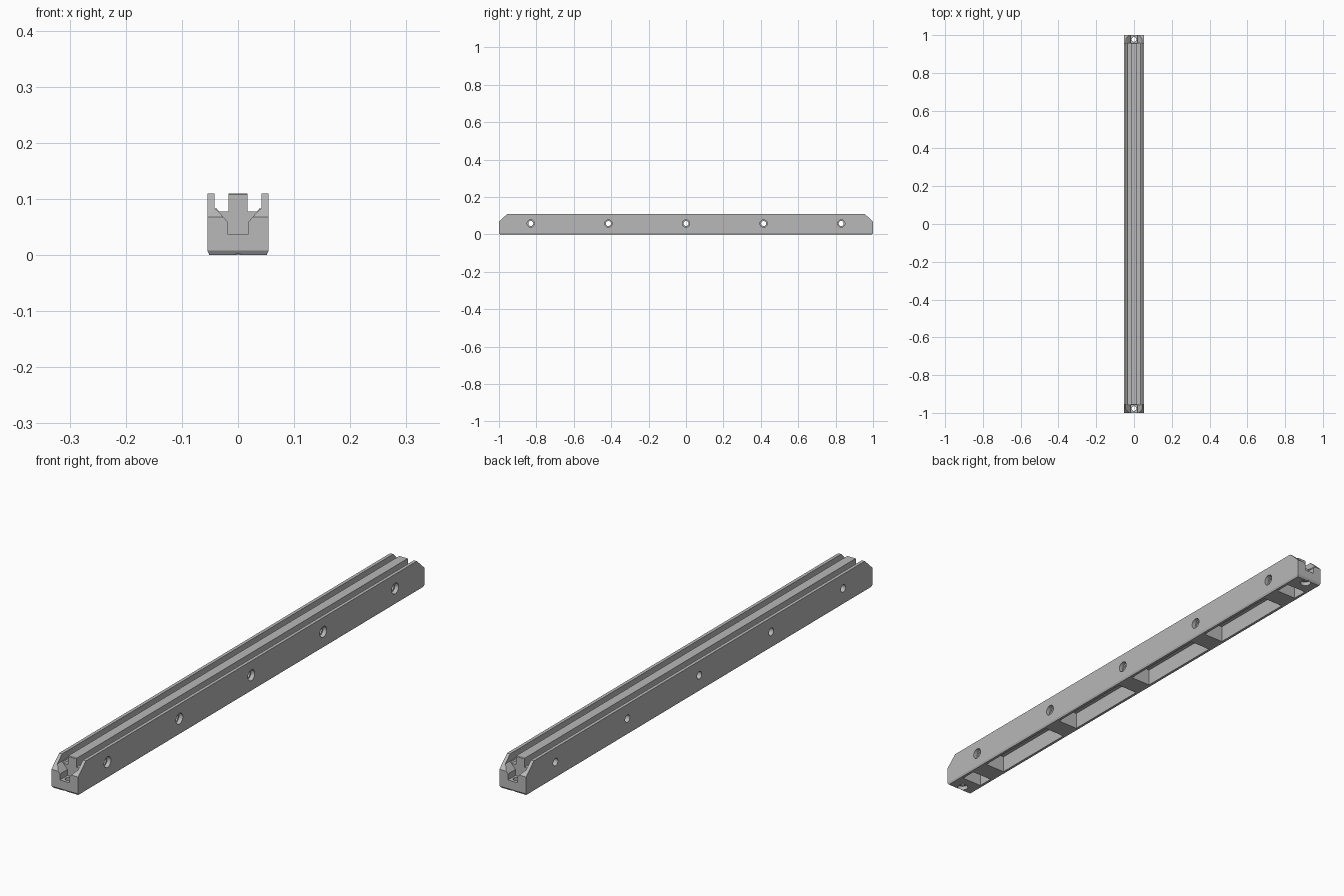
import bpy
import bmesh
import math
from mathutils import Matrix, Vector

if "Cube" in bpy.data.objects:
    bpy.data.objects.remove(bpy.data.objects["Cube"])

grey = bpy.data.materials.new("plain_grey")
grey.use_nodes = True
COLOUR = (0.48, 0.48, 0.48, 1)
grey.diffuse_color = COLOUR
grey.node_tree.nodes["Principled BSDF"].inputs["Base Color"].default_value = COLOUR


def make_object(name, bm):
    bmesh.ops.recalc_face_normals(bm, faces=bm.faces)
    mesh = bpy.data.meshes.new(name)
    bm.to_mesh(mesh)
    bm.free()
    mesh.materials.append(grey)
    obj = bpy.data.objects.new(name, mesh)
    bpy.context.collection.objects.link(obj)
    return obj


def prism(name, points, start, length):
    """Extrude 3D outline points along a vector."""
    bm = bmesh.new()
    face = bm.faces.new([bm.verts.new(Vector(p) + Vector(start)) for p in points])
    moved = bmesh.ops.extrude_face_region(bm, geom=[face])["geom"]
    bmesh.ops.translate(bm, vec=Vector(length),
                        verts=[v for v in moved if isinstance(v, bmesh.types.BMVert)])
    return make_object(name, bm)


def mirrored(half):
    """Complete a half profile across the centre plane, in x and z."""
    full = half + [(-x, z) for x, z in reversed(half)]
    return [(x, 0, z) for x, z in full]


def cylinder(name, radius, depth, centre, along_x=False):
    bm = bmesh.new()
    turn = Matrix.Rotation(math.pi / 2, 4, 'Y') if along_x else Matrix()
    bmesh.ops.create_cone(bm, cap_ends=True, segments=32, radius1=radius, radius2=radius,
                          depth=depth, matrix=Matrix.Translation(centre) @ turn)
    return make_object(name, bm)


def box(name, size, centre):
    bm = bmesh.new()
    bmesh.ops.create_cube(bm, size=1, matrix=Matrix.Translation(centre)
                          @ Matrix.Diagonal((*size, 1)))
    return make_object(name, bm)


def cut(target, cutter):
    """Subtract the cutter and discard it."""
    mod = target.modifiers.new("cut", 'BOOLEAN')
    mod.operation = 'DIFFERENCE'
    mod.solver = 'EXACT'
    mod.object = cutter
    cutter.hide_render = True
    bpy.context.view_layer.objects.active = target
    bpy.ops.object.modifier_apply(modifier=mod.name)
    bpy.data.objects.remove(cutter)


# Long rail: outer walls, two slots and a central guide rib
W, H = 0.054, 0.11
section = [(W - 0.003, 0), (W, 0.007), (W, H), (0.042, H), (0.042, 0.083),
           (0.038, 0.083), (0.034, 0.078), (0.017, 0.078), (0.017, H)]
rail = prism("slotted_rail", mirrored(section), (0, -1, 0), (0, 2, 0))

# Sloped ends, open end recesses and vertical screw holes
recess = [(0.019, 0.038), (0.019, 0.06), (0.038, 0.081), (0.042, 0.083), (0.042, 0.13)]
for s in (-1, 1):
    slope = [(0, s * 1.02, 0.0493), (0, s * 0.935, 0.1287), (0, s * 1.02, 0.1287)]
    cut(rail, prism("end_slope", slope, (-0.1, 0, 0), (0.2, 0, 0)))
    chamfer = [(0, s * 0.992, -0.0035), (0, s * 1.004, 0.014), (0, s * 1.004, -0.0035)]
    cut(rail, prism("end_chamfer", chamfer, (-0.1, 0, 0), (0.2, 0, 0)))
    cut(rail, prism("end_recess", mirrored(recess), (0, s * 0.957, 0), (0, s * 0.1, 0)))
    cut(rail, cylinder("end_hole", 0.0125, 0.2, (0, s * 0.977, 0.05)))
    cut(rail, cylinder("end_counterbore", 0.019, 0.03, (0, s * 0.977, 0)))

# Underside hollows between the cross ribs
HOLES = [-0.83, -0.415, 0, 0.415, 0.83]
RIB = 0.037
spans = [(a + RIB, b - RIB) for a, b in zip(HOLES, HOLES[1:])]
spans += [(-0.925, HOLES[0] - RIB), (HOLES[-1] + RIB, 0.925)]
for a, b in spans:
    cut(rail, box("hollow", (0.082, b - a, 0.124), (0, (a + b) / 2, 0)))

# Cross holes, counterbored on the left side
for y in HOLES:
    cut(rail, cylinder("cross_hole", 0.0135, 0.2, (0, y, 0.058), True))
    cut(rail, cylinder("cross_counterbore", 0.0195, 0.03, (W, y, 0.058), True))

# Smooth hole walls, sharp edges elsewhere
bpy.ops.object.select_all(action='DESELECT')
rail.select_set(True)
bpy.context.view_layer.objects.active = rail
bpy.ops.object.shade_smooth_by_angle(angle=math.radians(20))
